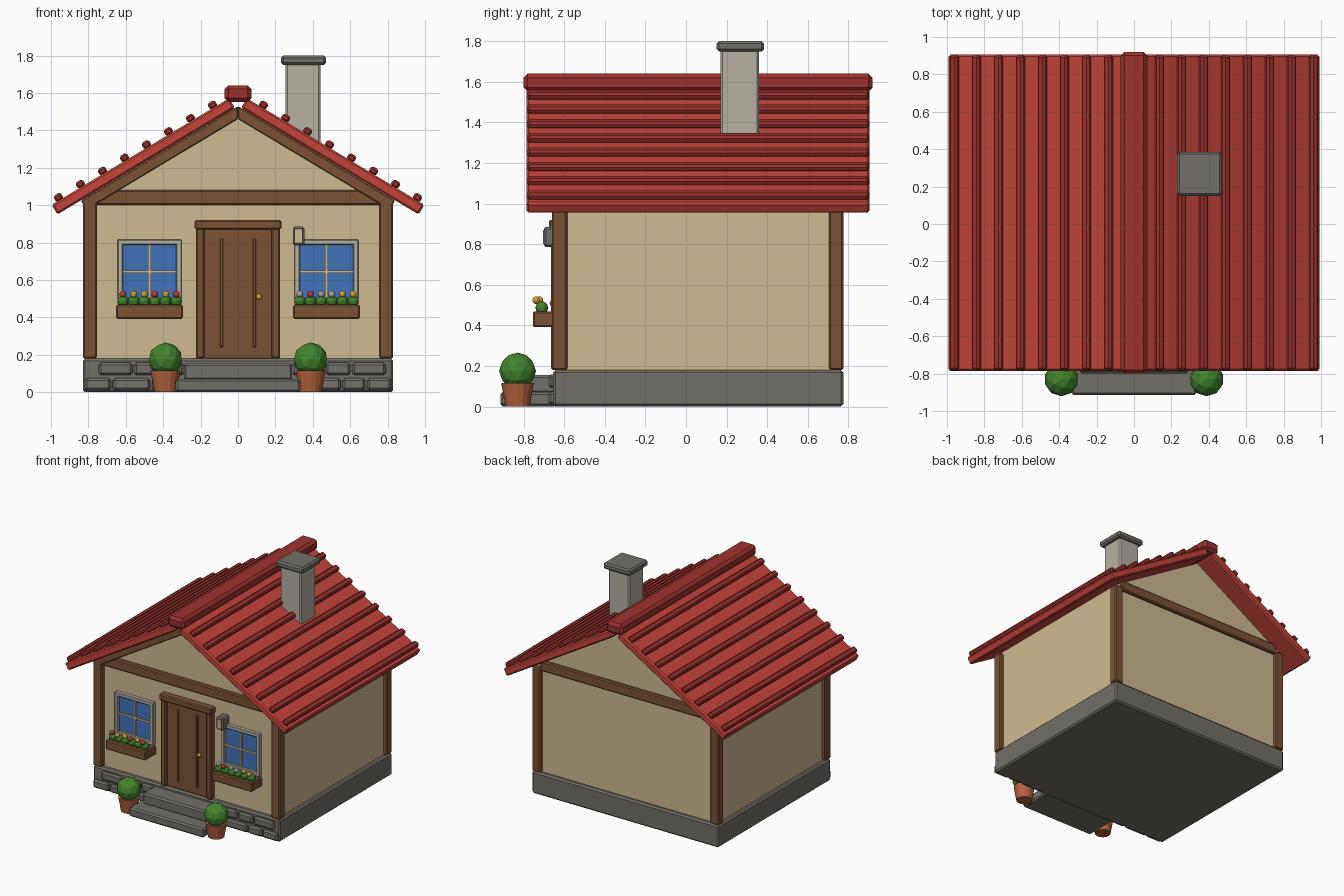
import bpy, bmesh, math
from mathutils import Matrix, Vector

if "Cube" in bpy.data.objects:
    bpy.data.objects.remove(bpy.data.objects["Cube"], do_unlink=True)


def material(name, *rgb):
    m = bpy.data.materials.new(name)
    m.use_nodes = True
    c = [(v / 255 / 12.92 if v < 11 else ((v / 255 + 0.055) / 1.055) ** 2.4) for v in rgb] + [1]
    m.diffuse_color = c
    m.node_tree.nodes["Principled BSDF"].inputs["Base Color"].default_value = c
    return m


plaster = material("plaster", 208, 186, 145)
wood = material("wood", 124, 82, 52)
red = material("roof_red", 196, 68, 58)
dark_red = material("dark_red", 158, 50, 44)
stone = material("stone", 114, 112, 104)
pale = material("pale_stone", 182, 177, 164)
blue = material("glass_blue", 66, 116, 184)
green = material("leaf_green", 66, 134, 46)
clay = material("terracotta", 180, 98, 62)
yellow = material("yellow", 224, 178, 60)


def finish(bm, name, mat, bevel=0):
    bmesh.ops.recalc_face_normals(bm, faces=bm.faces)
    me = bpy.data.meshes.new(name)
    bm.to_mesh(me)
    bm.free()
    me.materials.append(mat)
    ob = bpy.data.objects.new(name, me)
    bpy.context.collection.objects.link(ob)
    if bevel:
        mod = ob.modifiers.new("Bevel", "BEVEL")
        mod.width = bevel
        mod.segments = 1
    return ob


def box(name, mat, x, y, z, bevel=0.008):
    bm = bmesh.new()
    lo, hi = Vector((x[0], y[0], z[0])), Vector((x[1], y[1], z[1]))
    bmesh.ops.create_cube(bm, size=1)
    bmesh.ops.scale(bm, vec=hi - lo, verts=bm.verts)
    bmesh.ops.translate(bm, vec=(lo + hi) / 2, verts=bm.verts)
    return finish(bm, name, mat, bevel)


def prism(name, mat, profile, y, bevel=0):
    """Extrude an x-z profile from y[0] to y[1]."""
    bm = bmesh.new()
    face = bm.faces.new([bm.verts.new((px, y[0], pz)) for px, pz in profile])
    ext = bmesh.ops.extrude_face_region(bm, geom=[face])["geom"]
    moved = [v for v in ext if isinstance(v, bmesh.types.BMVert)]
    bmesh.ops.translate(bm, vec=(0, y[1] - y[0], 0), verts=moved)
    return finish(bm, name, mat, bevel)


def ball(name, mat, pos, r, detail=2):
    bm = bmesh.new()
    bmesh.ops.create_icosphere(bm, subdivisions=detail, radius=r, matrix=Matrix.Translation(pos))
    return finish(bm, name, mat)


# Walls and foundation
FRONT, BACK = -0.62, 0.745
prism("walls", plaster, [(-0.8, 0.17), (0.8, 0.17), (0.8, 1.04), (0, 1.52), (-0.8, 1.04)], (FRONT, BACK))
box("foundation", stone, (-0.83, 0.83), (-0.655, 0.775), (0, 0.18), 0.012)

# Foundation stones along the front
upper = [(-0.745, -0.565), (-0.555, -0.40), (-0.39, -0.29), (0.29, 0.46), (0.47, 0.60), (0.61, 0.79)]
lower = [(-0.82, -0.68), (-0.67, -0.47), (-0.46, -0.34), (0.34, 0.55), (0.56, 0.68), (0.69, 0.82)]
for row, z in ((upper, (0.092, 0.158)), (lower, (0.01, 0.075))):
    for span in row:
        box("foundation_stone", stone, span, (-0.678, -0.64), z, 0.012)

# Corner posts and tie beams
for s in (-1, 1):
    for y in ((-0.66, -0.585), (0.705, 0.775)):
        box("corner_post", wood, sorted((s * 0.755, s * 0.83)), y, (0.18, 1.02))
box("front_beam", wood, (-0.76, 0.76), (-0.65, -0.6), (1.0, 1.08))
box("back_beam", wood, (-0.76, 0.76), (0.72, 0.77), (1.0, 1.08))

# Roof slopes, rafters and ribs
slope = math.atan(0.6)
along = Vector((math.cos(slope), 0, -math.sin(slope)))
out = Vector((math.sin(slope), 0, math.cos(slope)))
ridge = Vector((0, 0, 1.6))


def roof_point(distance, height, s):
    p = ridge + along * distance + out * height
    return s * p.x, p.z


for s in (-1, 1):
    slab = [(0.055, 0), (1.162, 0), (1.162, -0.06), (0.055, -0.06)]
    prism("roof_slope", red, [roof_point(d, h, s) for d, h in slab], (-0.785, 0.905), 0.01)
    prism("front_rafter", wood, [(0, 1.46), (0, 1.53), (s * 0.84, 1.025), (s * 0.81, 0.975)],
          (-0.66, -0.6), 0.006)
    for i in range(8):
        d = (0.14 + i * 0.1176) / along.x - 0.013
        rib = [(d - 0.023, -0.005), (d + 0.023, -0.005), (d + 0.023, 0.035), (d - 0.023, 0.035)]
        prism("roof_rib", dark_red, [roof_point(a, h, s) for a, h in rib], (-0.782, 0.902), 0.011)
box("ridge_cap", dark_red, (-0.072, 0.072), (-0.8, 0.92), (1.552, 1.64), 0.02)

# Chimney
box("chimney", pale, (0.255, 0.44), (0.17, 0.36), (1.25, 1.76), 0.01)
box("chimney_cap", stone, (0.23, 0.47), (0.15, 0.385), (1.75, 1.8), 0.012)

# Door
box("door", wood, (-0.185, 0.185), (-0.64, -0.6), (0.18, 0.88), 0.004)
for s in (-1, 1):
    box("door_jamb", wood, sorted((s * 0.18, s * 0.225)), (-0.665, -0.6), (0.18, 0.88))
    box("door_strip", wood, (s * 0.088 - 0.009, s * 0.088 + 0.009), (-0.648, -0.63), (0.24, 0.82), 0.004)
box("door_lintel", wood, (-0.232, 0.232), (-0.675, -0.6), (0.87, 0.92))
ball("door_knob", yellow, (0.112, -0.655, 0.51), 0.017)

# Windows with flower boxes
blooms = {-1: [red, yellow, yellow, red, yellow, red], 1: [pale, red, pale, pale, yellow, yellow]}
for s in (-1, 1):
    cx, cz, half, bar = s * 0.473, 0.645, 0.172, 0.03
    box("window_glass", blue, (cx - 0.15, cx + 0.15), (-0.628, -0.61), (cz - 0.15, cz + 0.15), 0)
    for k in (-1, 1):
        edge = sorted((k * half, k * (half - bar)))
        box("window_stile", pale, [cx + e for e in edge], (-0.65, -0.61), (cz - half, cz + half), 0.005)
        box("window_rail", pale, (cx - half, cx + half), (-0.65, -0.61), [cz + e for e in edge], 0.005)
    box("window_mullion", plaster, (cx - 0.007, cx + 0.007), (-0.638, -0.61), (cz - 0.15, cz + 0.15), 0)
    box("window_crossbar", plaster, (cx - 0.15, cx + 0.15), (-0.637, -0.61), (cz - 0.007, cz + 0.007), 0)
    box("flower_box", wood, (cx - 0.178, cx + 0.178), (-0.755, -0.615), (0.392, 0.468))
    for i, colour in enumerate(blooms[s]):
        x = cx + (i - 2.5) * 0.057
        ball("flower_leaves", green, (x, -0.71, 0.487), 0.032)
        ball("flower_head", colour, (x, -0.738 if i % 2 else -0.722, 0.524), 0.019)

# Wall lamp
box("lamp_body", stone, (0.293, 0.355), (-0.7, -0.61), (0.785, 0.885), 0.01)
box("lamp_pane", plaster, (0.305, 0.343), (-0.705, -0.69), (0.8, 0.87), 0)

# Entrance steps
box("lower_step", stone, (-0.333, 0.333), (-0.915, -0.64), (0, 0.072), 0.012)
box("upper_step", stone, (-0.29, 0.29), (-0.8, -0.64), (0.065, 0.155), 0.012)

# Potted bushes
for s in (-1, 1):
    bm = bmesh.new()
    bmesh.ops.create_cone(bm, cap_ends=True, segments=16, radius1=0.06, radius2=0.08, depth=0.115,
                          matrix=Matrix.Translation((s * 0.388, -0.83, 0.0575)))
    finish(bm, "plant_pot", clay)
    ball("potted_bush", green, (s * 0.388, -0.83, 0.175), 0.091)
